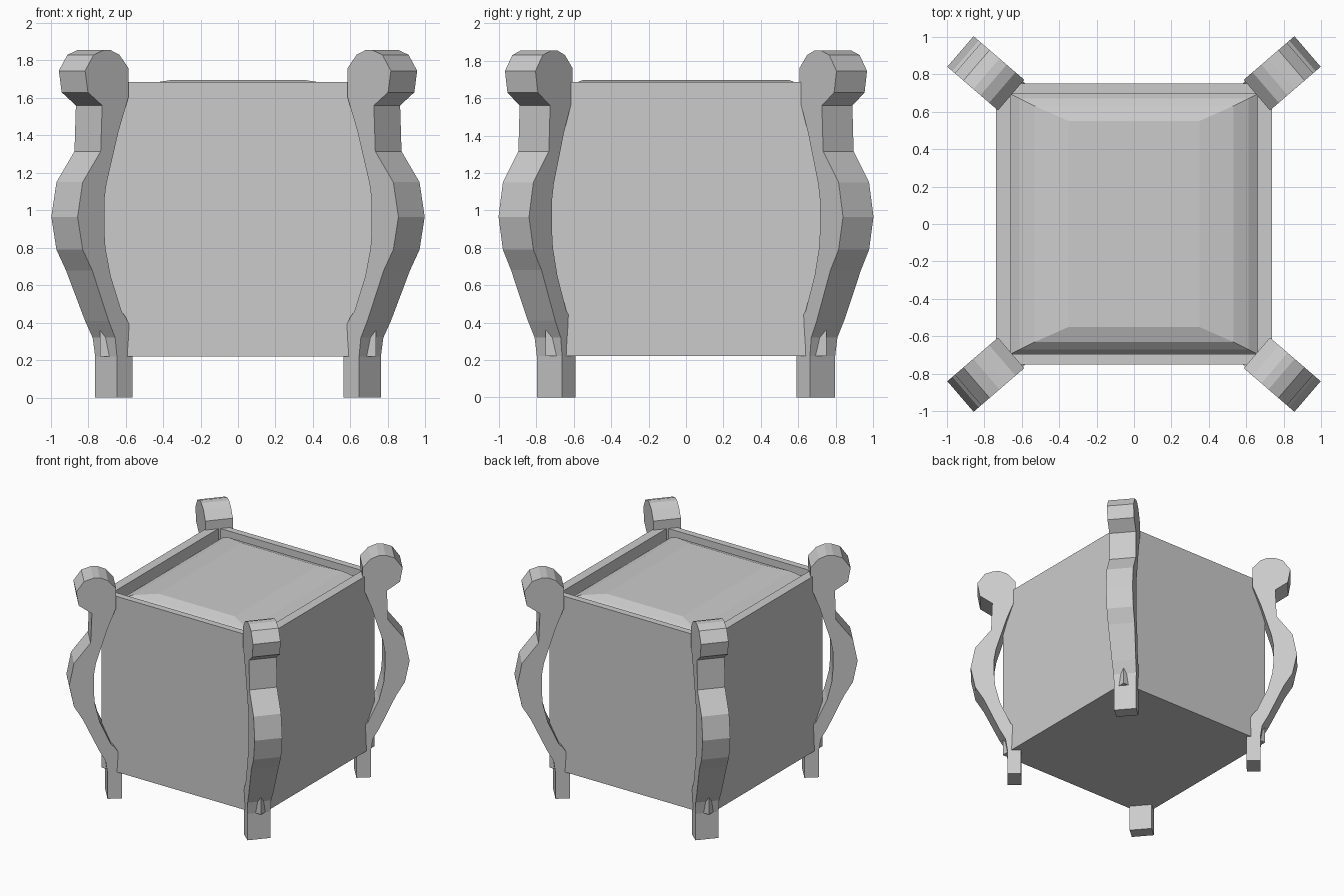
import bpy, bmesh, math

if "Cube" in bpy.data.objects:
    bpy.data.objects.remove(bpy.data.objects["Cube"])

def finish(name, bm):
    bmesh.ops.recalc_face_normals(bm, faces=bm.faces)
    me = bpy.data.meshes.new(name)
    bm.to_mesh(me)
    bm.free()
    ob = bpy.data.objects.new(name, me)
    bpy.context.collection.objects.link(ob)
    return ob

def nested_rects(name, rects, close_bottom):
    """Skin a stack of rectangles (half x, half y, z); the last one is capped."""
    bm = bmesh.new()
    rings = [[bm.verts.new((sx * hx, sy * hy, z))
              for sx, sy in ((-1, -1), (1, -1), (1, 1), (-1, 1))]
             for hx, hy, z in rects]
    for a, b in zip(rings, rings[1:]):
        for i in range(4):
            j = (i + 1) % 4
            bm.faces.new((a[i], a[j], b[j], b[i]))
    bm.faces.new(rings[-1])
    if close_bottom:
        bm.faces.new(rings[0])
    return finish(name, bm)

# Planter box with a thin rim, and the softly domed panel set inside it
nested_rects("box", [(.737, .75, .22), (.737, .75, 1.685),
                     (.66, .695, 1.685), (.66, .695, 1.59)], True)
nested_rects("domed_top", [(.66, .695, 1.59), (.61, .67, 1.63),
                           (.53, .63, 1.668), (.35, .55, 1.697)], False)

# Scrolled leg: side profile as (distance outward, height)
PROFILE = [(.90, 0), (1.01, 0), (1.01, .22), (1.025, .32), (1.075, .41),
           (1.20, .68), (1.267, .79), (1.303, .965), (1.267, 1.15),
           (1.14, 1.315), (1.13, 1.56), (1.23, 1.63), (1.25, 1.745),
           (1.19, 1.83), (1.12, 1.855), (1.07, 1.855), (1.008, 1.83),
           (.946, 1.76), (.946, 1.6), (1.015, 1.42), (1.10, 1.14),
           (1.115, 1.05), (1.115, .9), (1.107, .80), (1.07, .65), (.985, .46),
           (.955, .43), (.91, .36), (.90, .22)]
ANGLE = math.radians(40.7)
C, S = math.cos(ANGLE), math.sin(ANGLE)

def leg_width(z):
    return .178 + .037 * min(max((z - .25) / .4, 0), 1)

bm = bmesh.new()
sides = []
for side in (-.5, .5):
    ring = []
    for u, z in PROFILE:
        v = .094 + side * leg_width(z)
        ring.append(bm.verts.new((u * C - v * S, u * S + v * C, z)))
    sides.append(ring)
    bm.faces.new(ring)
n = len(PROFILE)
for i in range(n):
    j = (i + 1) % n
    bm.faces.new((sides[0][i], sides[0][j], sides[1][j], sides[1][i]))
legs = finish("corner_legs", bm)

# Repeat the leg on all four corners
mirror = legs.modifiers.new("mirror", 'MIRROR')
mirror.use_axis = (True, True, False)
mirror.use_mirror_merge = False
